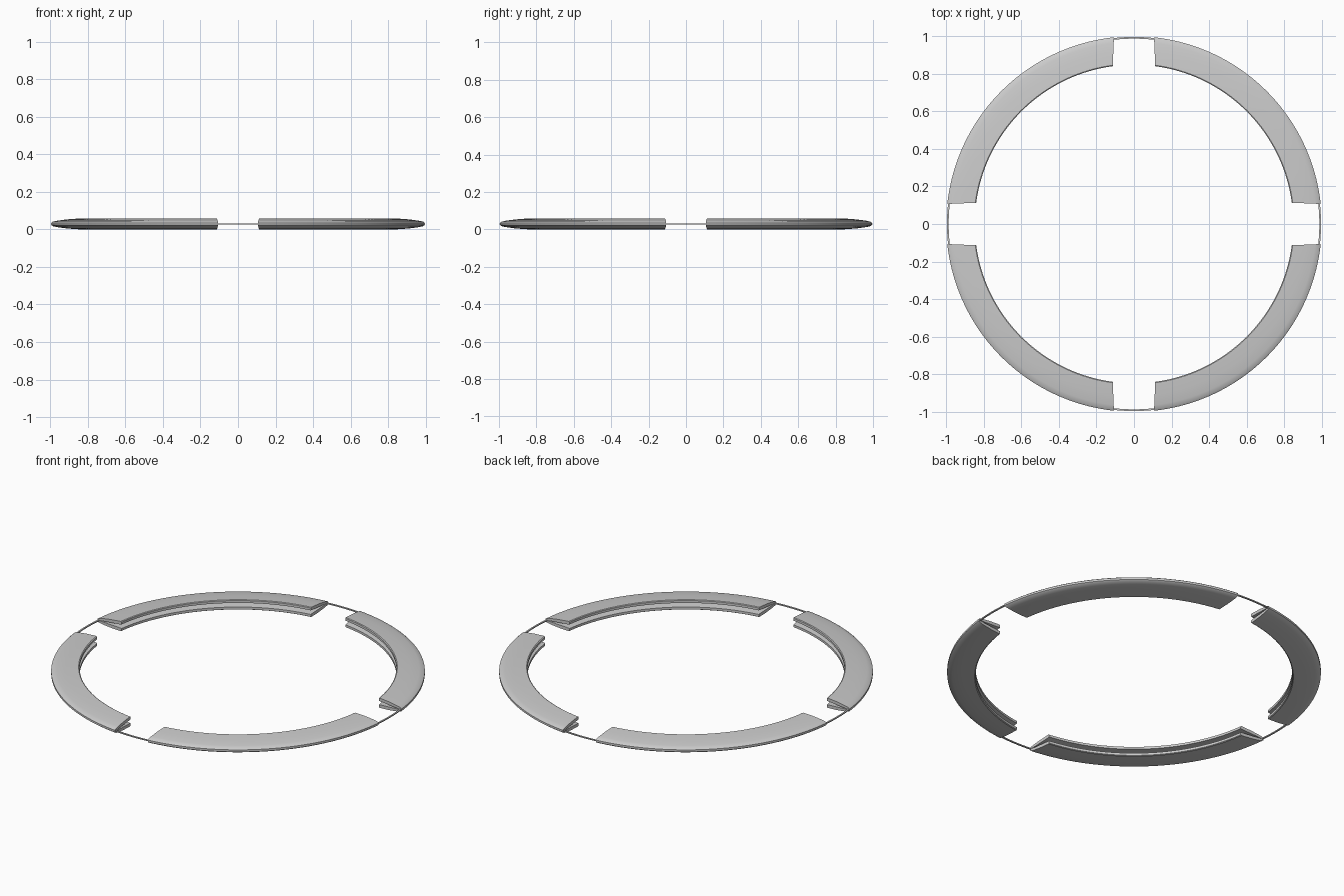
import bpy, bmesh, math

if "Cube" in bpy.data.objects:
    bpy.data.objects.remove(bpy.data.objects["Cube"])

MID = 0.029      # mid height of the ring
STEPS = 40       # divisions along one quarter segment


def sweep(name, profile, start, end, steps):
    """Sweep a closed (radius, z) profile between per-point start and end angles."""
    bm = bmesh.new()
    rows = []
    for i in range(steps + 1):
        row = []
        for r, z in profile:
            a = start(r) + (end(r) - start(r)) * i / steps
            row.append(bm.verts.new((r * math.cos(a), r * math.sin(a), z)))
        rows.append(row)
    n = len(profile)
    for p, q in zip(rows, rows[1:]):
        for j in range(n):
            k = (j + 1) % n
            bm.faces.new((p[j], p[k], q[k], q[j]))
    # end caps
    bm.faces.new(rows[0])
    bm.faces.new(rows[-1])
    bmesh.ops.recalc_face_normals(bm, faces=bm.faces)
    mesh = bpy.data.meshes.new(name)
    bm.to_mesh(mesh)
    bm.free()
    obj = bpy.data.objects.new(name, mesh)
    bpy.context.collection.objects.link(obj)
    bpy.ops.object.select_all(action='DESELECT')
    obj.select_set(True)
    bpy.context.view_layer.objects.active = obj
    bpy.ops.object.shade_smooth_by_angle(angle=math.radians(25))
    return obj


def copies(obj, name):
    """Repeat an object at the other three quarters."""
    for i in range(1, 4):
        c = obj.copy()
        c.name = f"{name}_{i + 1}"
        c.rotation_euler.z = i * math.pi / 2
        bpy.context.collection.objects.link(c)


def end_angle(r):
    # the gap between segments is nearly parallel sided
    half = 0.113 - 0.006 * (r - 0.85) / 0.15
    return math.asin(half / r)


# jaw segment: two lips meeting at the rim, with a groove open to the inside
upper = [(0.985, 0.001), (0.86, 0.010), (0.848, 0.012),
         (0.848, 0.026), (0.853, 0.029), (0.92, 0.024),
         (0.97, 0.017), (0.992, 0.012), (1.0, 0.006)]
profile = [(r, MID + h) for r, h in upper]
profile += [(r, MID - h) for r, h in reversed(upper)]
segment = sweep("jaw_segment_1", profile, end_angle,
                lambda r: math.pi / 2 - end_angle(r), STEPS)
copies(segment, "jaw_segment")

# thin connecting band bridging each gap at the rim
band = [(0.987, MID - 0.003), (0.996, MID - 0.003),
        (0.996, MID + 0.003), (0.987, MID + 0.003)]
bridge = sweep("connecting_band_1", band, lambda r: -0.12, lambda r: 0.12, 10)
copies(bridge, "connecting_band")
